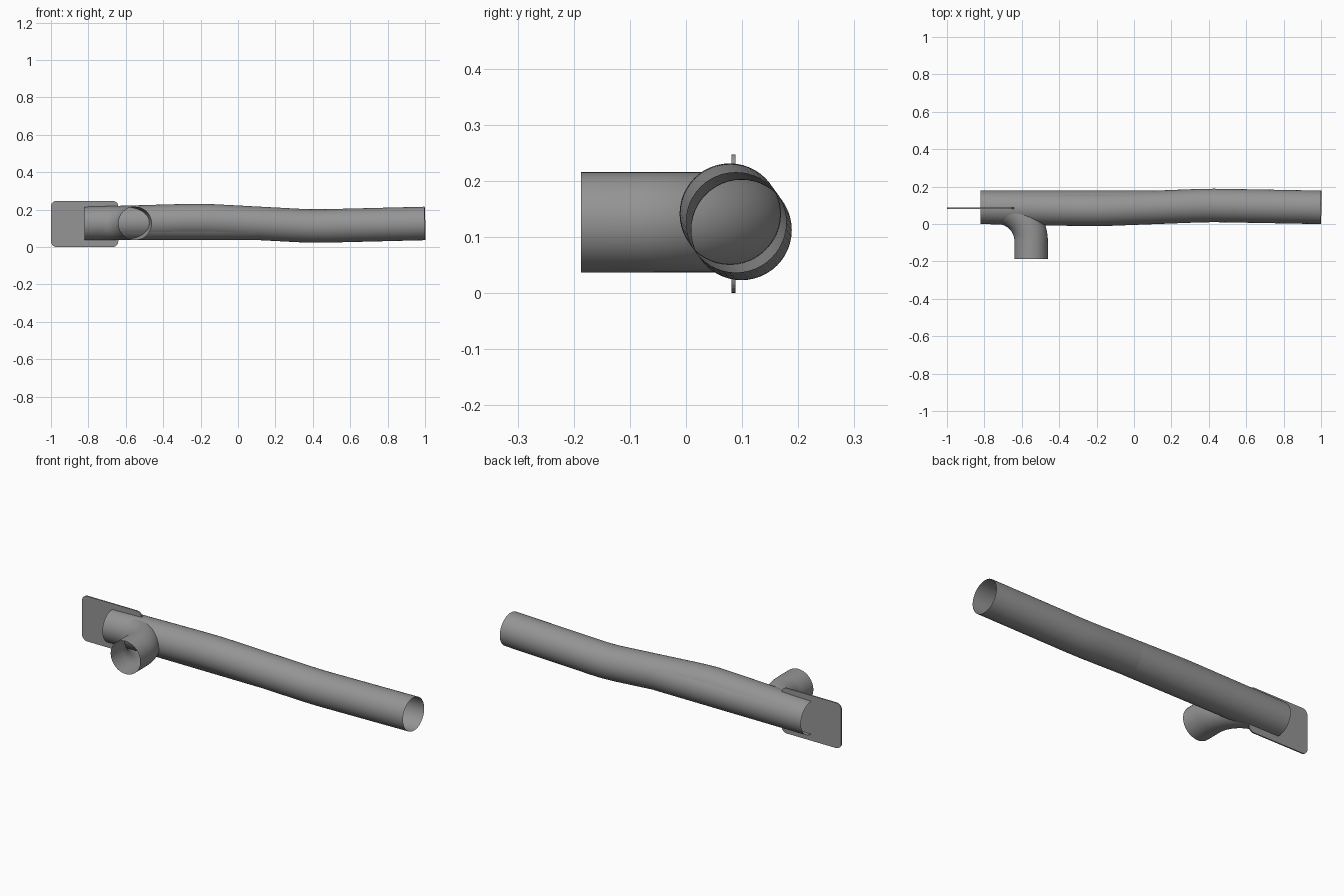
import bpy
import bmesh
from math import sin, cos, pi, radians
from mathutils import Vector

if "Cube" in bpy.data.objects:
    bpy.data.objects.remove(bpy.data.objects["Cube"], do_unlink=True)

RADIUS = 0.0895
SIDES = 48
AXIS_Y, AXIS_Z = 0.089, 0.126

grey = bpy.data.materials.new("pipe grey")
grey.use_nodes = True
colour = (0.3, 0.3, 0.3, 1)
grey.diffuse_color = colour
grey.node_tree.nodes["Principled BSDF"].inputs["Base Color"].default_value = colour


def finish(bm, name, smooth):
    bmesh.ops.recalc_face_normals(bm, faces=bm.faces)
    mesh = bpy.data.meshes.new(name)
    bm.to_mesh(mesh)
    bm.free()
    mesh.materials.append(grey)
    for poly in mesh.polygons:
        poly.use_smooth = smooth
    obj = bpy.data.objects.new(name, mesh)
    bpy.context.collection.objects.link(obj)
    return obj


def sweep_tube(name, path):
    """Open thin-walled tube that follows the path."""
    bm = bmesh.new()
    rings = []
    for i, p in enumerate(path):
        ahead = path[min(i + 1, len(path) - 1)]
        behind = path[max(i - 1, 0)]
        tangent = (ahead - behind).normalized()
        side = tangent.cross(Vector((0, 0, 1))).normalized()
        up = side.cross(tangent)
        rings.append([bm.verts.new(p + RADIUS * (cos(a) * side + sin(a) * up))
                      for a in (2 * pi * k / SIDES for k in range(SIDES))])
    for a, b in zip(rings, rings[1:]):
        for k in range(SIDES):
            n = (k + 1) % SIDES
            bm.faces.new((a[k], a[n], b[n], b[k]))
    return finish(bm, name, True)


def round_corners(points, reach, steps=6):
    """Replace each inner corner of a path by a short curve."""
    path = [points[0]]
    for before, p, after in zip(points, points[1:], points[2:]):
        a = p + (before - p).normalized() * reach
        b = p + (after - p).normalized() * reach
        for i in range(steps + 1):
            t = i / steps
            path.append(a * (1 - t) ** 2 + p * 2 * t * (1 - t) + b * t * t)
    return path + [points[-1]]


# Long pipe with two slight bends
bends = [Vector(p) for p in ((-0.81, AXIS_Y, AXIS_Z), (-0.2, 0.077, 0.143),
                             (0.4, 0.1, 0.111), (1, AXIS_Y, AXIS_Z))]
sweep_tube("bent_pipe", round_corners(bends, 0.08))

# Straight sleeve overlapping the first half of the pipe
sweep_tube("straight_pipe", [Vector((x, AXIS_Y, AXIS_Z)) for x in (-0.82, 0.1)])

# Elbow branch: straight mouth, quarter bend, then along the main axis
BEND = 0.18
centre = Vector((-0.73, AXIS_Y - BEND, AXIS_Z))
elbow = [Vector((centre.x + BEND, -0.187, AXIS_Z))]
elbow += [centre + BEND * Vector((cos(a), sin(a), 0))
          for a in (radians(5 * i) for i in range(19))]
elbow.append(Vector((-0.82, AXIS_Y, AXIS_Z)))
sweep_tube("elbow_branch", elbow)

# Thin upright plate with rounded corners
LEFT, RIGHT, TOP, CORNER, THICK = -1.0, -0.64, 0.247, 0.03, 0.007
bm = bmesh.new()
corners = ((RIGHT - CORNER, TOP - CORNER), (LEFT + CORNER, TOP - CORNER),
           (LEFT + CORNER, CORNER), (RIGHT - CORNER, CORNER))
outline = []
for q, (cx, cz) in enumerate(corners):
    for i in range(7):
        a = (q + i / 6) * pi / 2
        outline.append(bm.verts.new((cx + CORNER * cos(a), 0.081, cz + CORNER * sin(a))))
face = bm.faces.new(outline)
out = bmesh.ops.extrude_face_region(bm, geom=[face])
bmesh.ops.translate(bm, vec=(0, THICK, 0),
                    verts=[g for g in out["geom"] if isinstance(g, bmesh.types.BMVert)])
finish(bm, "end_plate", False)
